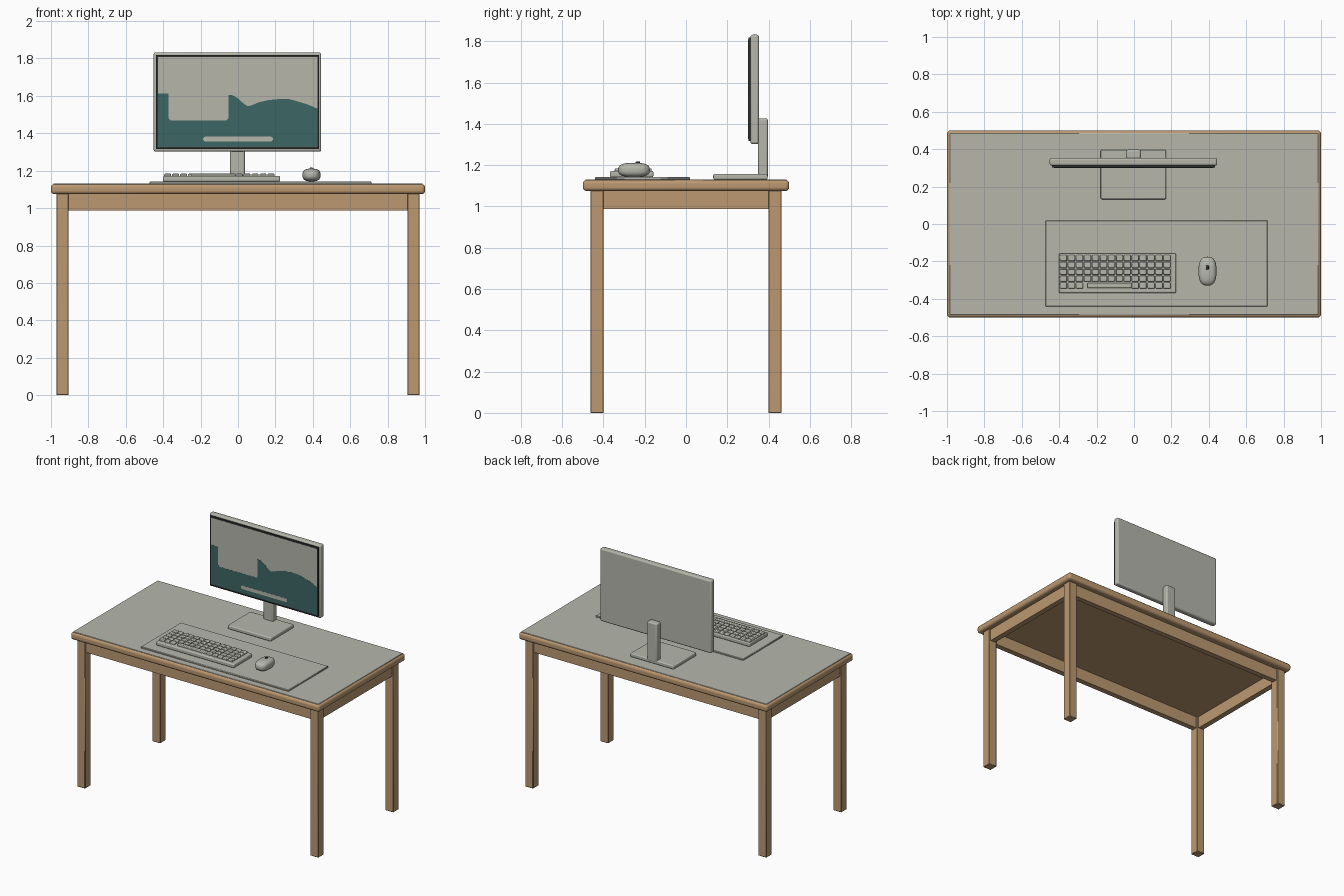
import bpy, bmesh, math

if "Cube" in bpy.data.objects:
    bpy.data.objects.remove(bpy.data.objects["Cube"])

def material(name, rgb):
    m = bpy.data.materials.new(name)
    m.diffuse_color = (*rgb, 1)
    m.use_nodes = True
    m.node_tree.nodes["Principled BSDF"].inputs["Base Color"].default_value = m.diffuse_color
    return m

WOOD = material("warm wood", (0.50, 0.315, 0.165))
GREY = material("light grey", (0.465, 0.47, 0.41))
TEAL = material("screen teal", (0.045, 0.135, 0.13))
DARK = material("near black", (0.03, 0.03, 0.03))

def finish(bm, name, mat, bevel=0, segments=3):
    bmesh.ops.recalc_face_normals(bm, faces=bm.faces)
    me = bpy.data.meshes.new(name)
    bm.to_mesh(me)
    bm.free()
    me.materials.append(mat)
    ob = bpy.data.objects.new(name, me)
    bpy.context.collection.objects.link(ob)
    if bevel:
        mod = ob.modifiers.new("rounded edges", 'BEVEL')
        mod.width, mod.segments = bevel, segments
        bpy.ops.object.select_all(action='DESELECT')
        ob.select_set(True)
        bpy.context.view_layer.objects.active = ob
        bpy.ops.object.shade_smooth_by_angle(angle=math.radians(35))
    return ob

def add_box(bm, x, y, z):
    verts = bmesh.ops.create_cube(bm, size=1)['verts']
    for v in verts:
        for i, (a, b) in enumerate((x, y, z)):
            v.co[i] = a if v.co[i] < 0 else b

def box(name, mat, x, y, z, bevel=0, segments=3):
    bm = bmesh.new()
    add_box(bm, x, y, z)
    return finish(bm, name, mat, bevel, segments)

def plate(name, mat, outline, y0, y1):
    """Flat plate facing the front, from an x-z outline."""
    bm = bmesh.new()
    face = bm.faces.new([bm.verts.new((x, y0, z)) for x, z in outline])
    out = bmesh.ops.extrude_face_region(bm, geom=[face])['geom']
    for v in out:
        if isinstance(v, bmesh.types.BMVert):
            v.co.y = y1
    bmesh.ops.triangulate(bm, faces=[f for f in bm.faces if len(f.verts) > 4])
    return finish(bm, name, mat)

# Desk: wooden slab with grey top, four legs, aprons between the legs
box("desk_slab", WOOD, (-1, 1), (-0.5, 0.5), (1.075, 1.128), 0.018, 4)
box("desk_surface", GREY, (-0.987, 0.987), (-0.487, 0.487), (1.11, 1.131), 0.002, 1)
LX, LY, LW = 0.938, 0.431, 0.0325
for sx, side in ((-1, "left"), (1, "right")):
    for sy, end in ((-1, "front"), (1, "back")):
        box(f"{end}_{side}_leg", WOOD, (sx * LX - LW, sx * LX + LW),
            (sy * LY - LW, sy * LY + LW), (0, 1.08), 0.003, 1)
    box(f"{side}_apron", WOOD, (sx * LX - 0.02, sx * LX + 0.02), (-LY, LY), (0.987, 1.08))
for sy, end in ((-1, "front"), (1, "back")):
    box(f"{end}_apron", WOOD, (-LX, LX), (sy * LY - 0.02, sy * LY + 0.02), (0.987, 1.08))

# Monitor: foot, post, casing, dark bezel
CX = -0.003
box("monitor_foot", GREY, (CX - 0.175, CX + 0.175), (0.132, 0.396), (1.13, 1.158), 0.007)
box("monitor_post", GREY, (CX - 0.04, CX + 0.04), (0.349, 0.397), (1.14, 1.426), 0.010)
box("monitor_casing", GREY, (CX - 0.448, CX + 0.448), (0.312, 0.354), (1.302, 1.832), 0.011)
box("screen_bezel", DARK, (CX - 0.435, CX + 0.435), (0.302, 0.315), (1.316, 1.819))

# Screen picture: grey sky, teal landscape, pale bar
XL, XR, ZB, ZT = -0.428, 0.424, 1.327, 1.808
plate("screen_sky", GREY, [(XL, ZB), (XR, ZB), (XR, ZT), (XL, ZT)], 0.3012, 0.303)
hills = [(XL, 1.612), (-0.372, 1.612), (-0.372, 1.482), (-0.360, 1.469), (-0.062, 1.469),
         (-0.052, 1.479), (-0.052, 1.606), (-0.030, 1.604), (0.005, 1.583), (0.032, 1.557),
         (0.050, 1.546), (0.072, 1.548), (0.105, 1.564), (0.160, 1.577), (0.230, 1.584),
         (0.275, 1.582), (0.310, 1.573), (0.370, 1.555), (XR, 1.532)]
plate("screen_hills", TEAL, [(XL, ZB), *hills, (XR, ZB)][::-1], 0.3004, 0.302)
bar = [(sx * 0.174 + 0.013 * math.cos(math.radians(a)), 1.369 + 0.013 * math.sin(math.radians(a)))
       for sx, start in ((1, -90), (-1, 90)) for a in range(start, start + 181, 30)]
plate("screen_bar", GREY, [(x, z) for x, z in bar], 0.2997, 0.302)

# Desk mat
box("desk_mat", GREY, (-0.473, 0.714), (-0.441, 0.019), (1.129, 1.142), 0.003, 1)

# Keyboard: case and five rows of keys, with a wide bar in the last row
box("keyboard_case", GREY, (-0.401, 0.225), (-0.369, -0.158), (1.142, 1.171), 0.007)
PX, PY = 0.0425, 0.0368
bm = bmesh.new()
for row in range(5):
    for col in range(14):
        if row == 4 and 3 <= col <= 8:
            continue
        x, y = -0.376 + col * PX, -0.182 - row * PY
        add_box(bm, (x - 0.019, x + 0.019), (y - 0.016, y + 0.016), (1.166, 1.184))
finish(bm, "keyboard_keys", GREY, 0.005, 2)
box("space_bar", GREY, (-0.249, -0.013), (-0.343, -0.315), (1.166, 1.184), 0.005, 2)

# Mouse: rounded body and dark wheel
bm = bmesh.new()
bmesh.ops.create_uvsphere(bm, u_segments=40, v_segments=24, radius=1)
power = lambda c, p: math.copysign(abs(c) ** p, c)
for v in bm.verts:
    x, y, z = v.co
    r = max(math.hypot(x, y), 1e-6)
    c, s = x / r, y / r
    ring = power(min(r, 1), 0.65)
    v.co = (0.393 + 0.048 * ring * power(c, 0.75), -0.252 + 0.077 * ring * power(s, 0.75),
            1.177 + 0.034 * power(z, 0.75))
for f in bm.faces:
    f.smooth = True
finish(bm, "mouse_body", GREY)
box("mouse_wheel", DARK, (0.384, 0.400), (-0.244, -0.222), (1.195, 1.218), 0.004, 2)
